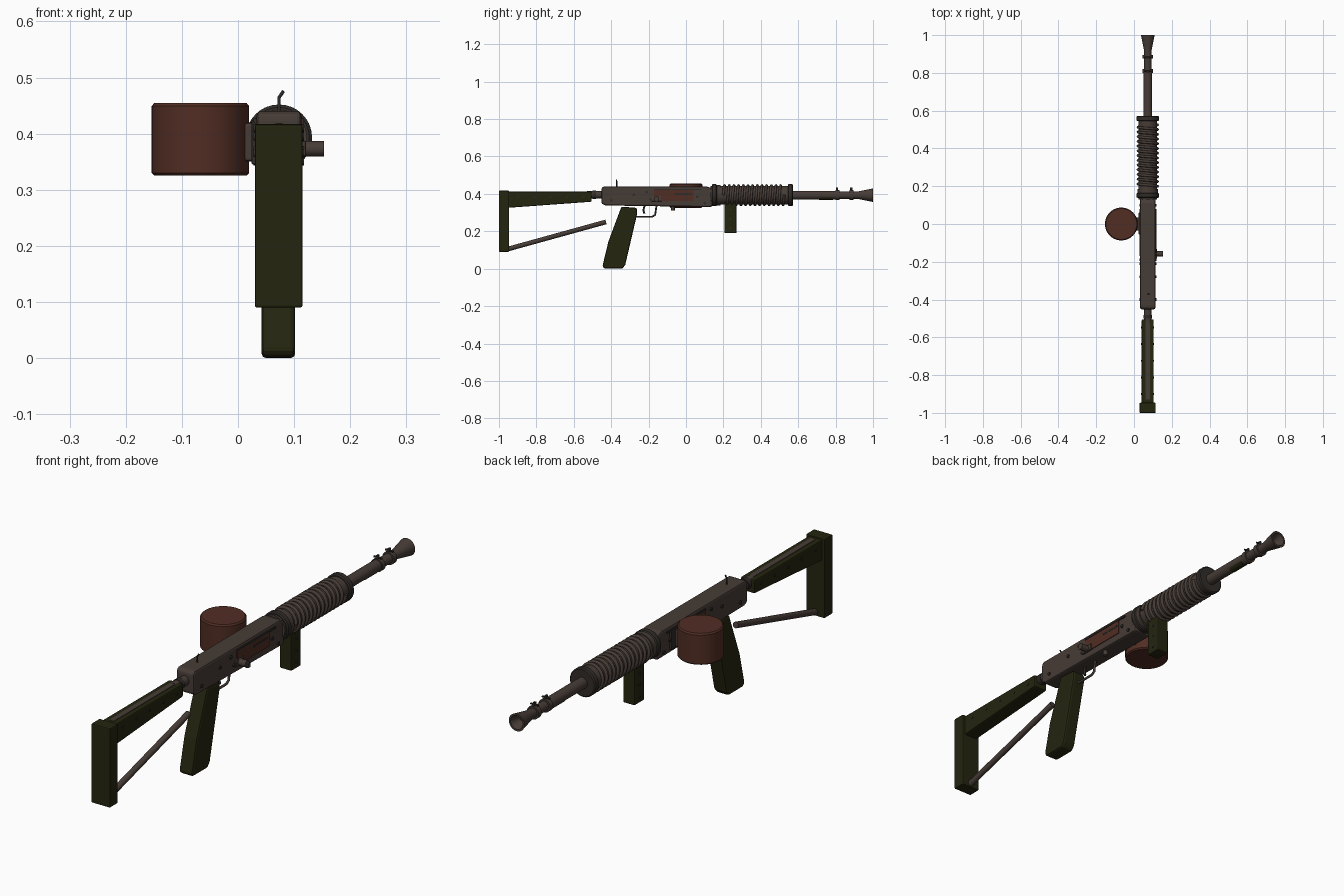
import bpy, bmesh, math
from mathutils import Vector

cube = bpy.data.objects.get("Cube")
if cube:
    bpy.data.objects.remove(cube, do_unlink=True)

AX, AZ = 0.073, 0.393  # bore axis


def material(name, rgb):
    m = bpy.data.materials.new(name)
    m.use_nodes = True
    m.diffuse_color = (*rgb, 1)
    m.node_tree.nodes["Principled BSDF"].inputs["Base Color"].default_value = (*rgb, 1)
    return m


STEEL = material("brown steel", (0.062, 0.045, 0.037))
DARK = material("dark steel", (0.03, 0.025, 0.022))
GREEN = material("olive furniture", (0.018, 0.018, 0.005))
RUST = material("rust red", (0.082, 0.026, 0.017))


def add(name, bm, mat, bevel=0.0, smooth=True):
    bmesh.ops.recalc_face_normals(bm, faces=bm.faces)
    me = bpy.data.meshes.new(name)
    bm.to_mesh(me)
    bm.free()
    me.materials.append(mat)
    ob = bpy.data.objects.new(name, me)
    bpy.context.collection.objects.link(ob)
    if bevel:
        b = ob.modifiers.new("Bevel", "BEVEL")
        b.width, b.segments, b.limit_method = bevel, 2, "ANGLE"
    if smooth:
        bpy.ops.object.select_all(action="DESELECT")
        ob.select_set(True)
        bpy.context.view_layer.objects.active = ob
        bpy.ops.object.shade_smooth_by_angle(angle=math.radians(35))
    return ob


def side_profile(name, pts, x0, x1, mat, bevel=0.0):
    """Extrude a (y, z) outline across x."""
    bm = bmesh.new()
    a, b = ([bm.verts.new((x, y, z)) for y, z in pts] for x in (x0, x1))
    bm.faces.new(a)
    bm.faces.new(b)
    for i in range(len(pts)):
        j = (i + 1) % len(pts)
        bm.faces.new((a[i], a[j], b[j], b[i]))
    return add(name, bm, mat, bevel, smooth=False)


def box(name, x0, x1, y0, y1, z0, z1, mat, bevel=0.0):
    return side_profile(name, [(y0, z0), (y1, z0), (y1, z1), (y0, z1)], x0, x1, mat, bevel)


def lathe(name, start, direction, pts, mat, n=32):
    """Revolve (distance, radius) points about an axis."""
    q = Vector(direction).to_track_quat("Z", "Y")
    bm = bmesh.new()
    rings = []
    for d, r in pts:
        rings.append([bm.verts.new(Vector(start) + q @ Vector((
            r * math.cos(math.tau * k / n), r * math.sin(math.tau * k / n), d)))
            for k in range(n)])
    for a, b in zip(rings, rings[1:]):
        for k in range(n):
            m = (k + 1) % n
            bm.faces.new((a[k], a[m], b[m], b[k]))
    bm.faces.new(rings[0])
    bm.faces.new(rings[-1])
    return add(name, bm, mat)


def rod(name, p, q, r, mat, n=16):
    d = Vector(q) - Vector(p)
    return lathe(name, p, d, [(0, r), (d.length, r)], mat, n)


def wire(name, pts, r, mat, res=2):
    cu = bpy.data.curves.new(name, "CURVE")
    cu.dimensions = "3D"
    cu.bevel_depth, cu.bevel_resolution, cu.use_fill_caps = r, res, True
    sp = cu.splines.new("POLY")
    sp.points.add(len(pts) - 1)
    for p, co in zip(sp.points, pts):
        p.co = (*co, 1)
    cu.materials.append(mat)
    ob = bpy.data.objects.new(name, cu)
    bpy.context.collection.objects.link(ob)
    return ob


# Receiver
side_profile("receiver", [(-0.452, 0.348), (-0.43, 0.338), (0.14, 0.33), (0.14, 0.43),
                          (0.11, 0.44), (-0.44, 0.44), (-0.452, 0.43)],
             0.033, 0.113, STEEL, 0.01)
for side, x in (("right", 0.033), ("left", 0.113)):
    box(side + "_panel", x - 0.003, x + 0.003, -0.17, 0.04, 0.362, 0.422, RUST)
    box(side + "_panel_rail", x - 0.005, x + 0.005, -0.17, 0.08, 0.42, 0.427, DARK)
    box(side + "_bolt_slot", x - 0.004, x + 0.004, -0.06, 0.03, 0.395, 0.404, DARK)
    for i, (y, z) in enumerate([(-0.4, 0.365), (-0.28, 0.395), (-0.21, 0.41),
                                (-0.19, 0.37), (0.06, 0.385), (0.1, 0.35)]):
        rod(f"{side}_pin_{i}", (x - 0.005, y, z), (x + 0.005, y, z), 0.007, DARK, 12)

# Cocking handle and release catch
rod("cocking_handle", (0.105, -0.158, 0.373), (0.153, -0.158, 0.373), 0.014, STEEL)
box("handle_base", 0.108, 0.121, -0.185, -0.13, 0.36, 0.387, STEEL, 0.003)
rod("release_catch", (AX + 0.02, -0.07, 0.312), (AX + 0.02, -0.07, 0.335), 0.01, STEEL, 12)

# Rear sight
wire("rear_sight", [(AX, -0.37, 0.435), (AX, -0.37, 0.464), (AX + 0.008, -0.372, 0.476)],
     0.003, DARK)

# Trigger and guard
wire("trigger_guard", [(AX, -0.27, 0.278), (AX, -0.18, 0.278), (AX, -0.165, 0.288),
                       (AX, -0.158, 0.335)], 0.005, STEEL)
wire("trigger", [(AX, -0.222, 0.335), (AX, -0.228, 0.312), (AX, -0.222, 0.295)], 0.005, DARK)

# Grips
side_profile("pistol_grip", [(-0.447, 0.012), (-0.435, 0.0), (-0.34, 0.0), (-0.325, 0.02),
                             (-0.262, 0.29), (-0.262, 0.325), (-0.345, 0.332), (-0.415, 0.145)],
             0.042, 0.102, GREEN, 0.008)
box("fore_grip", 0.046, 0.1, 0.205, 0.27, 0.19, 0.36, GREEN, 0.005)
for z in (0.215, 0.265, 0.315):
    rod("fore_grip_screw", (0.043, 0.238, z), (0.103, 0.238, z), 0.005, DARK, 10)

# Drum magazine and feed bracket
lathe("drum_magazine", (-0.067, 0, 0.325), (0, 0, 1),
      [(0, 0.082), (0.005, 0.087), (0.124, 0.087), (0.13, 0.082)], RUST, 48)
box("feed_bracket", 0.008, 0.036, -0.035, 0.035, 0.35, 0.42, STEEL, 0.006)
box("feed_mouth", 0.024, 0.036, -0.055, 0.06, 0.345, 0.425, DARK, 0.003)

# Cooling shroud with coil and end flanges
lathe("shroud_core", (AX, 0.13, AZ), (0, 1, 0), [(0, 0.05), (0.435, 0.05)], STEEL)
for name, y in (("rear", 0.138), ("front", 0.545)):
    lathe(name + "_flange", (AX, y, AZ), (0, 1, 0),
          [(0, 0.054), (0.004, 0.059), (0.023, 0.059), (0.027, 0.054)], DARK)
lathe("rear_collar", (AX, 0.165, AZ), (0, 1, 0), [(0, 0.055), (0.02, 0.055)], STEEL)
turns, steps = 13, 28
wire("cooling_coil", [(AX + 0.052 * math.cos(math.tau * k / steps),
                       0.2 + 0.325 * k / (turns * steps),
                       AZ + 0.052 * math.sin(math.tau * k / steps))
                      for k in range(turns * steps + 1)], 0.007, STEEL)

# Barrel with flared muzzle
lathe("barrel", (AX, 0.55, AZ), (0, 1, 0),
      [(0, 0.023), (0.25, 0.023), (0.25, 0.02), (0.37, 0.02), (0.39, 0.024),
       (0.45, 0.036), (0.45, 0.028), (0.41, 0.012)], STEEL)
rod("barrel_sleeve", (AX, 0.71, AZ - 0.006), (AX, 0.785, AZ - 0.006), 0.02, GREEN)
for i, y in enumerate((0.8, 0.875)):
    rod(f"barrel_band_{i}", (AX, y, AZ), (AX, y + 0.02, AZ), 0.027, STEEL, 24)
    box(f"sight_post_{i}", AX - 0.004, AX + 0.004, y + 0.002, y + 0.014,
        AZ + 0.02, AZ + 0.04, DARK)
    rod(f"band_screw_{i}", (AX - 0.018, y + 0.008, AZ + 0.03),
        (AX + 0.018, y + 0.008, AZ + 0.03), 0.004, DARK, 10)

# Shoulder stock
rod("stock_neck", (AX, -0.53, 0.396), (AX, -0.44, 0.396), 0.02, STEEL)
lathe("neck_collar", (AX, -0.5, 0.396), (0, 1, 0), [(0, 0.023), (0.018, 0.023)], DARK)
side_profile("stock_bar", [(-0.96, 0.325), (-0.505, 0.358), (-0.505, 0.412), (-0.96, 0.412)],
             0.041, 0.104, GREEN, 0.005)
side_profile("stock_inlay", [(-0.93, 0.405), (-0.53, 0.405), (-0.53, 0.414), (-0.93, 0.414)],
             AX - 0.011, AX + 0.011, STEEL)
box("butt_plate", 0.03, 0.115, -1.0, -0.946, 0.09, 0.417, GREEN, 0.004)
rod("stock_strut", (AX, -0.96, 0.103), (AX, -0.428, 0.25), 0.0125, STEEL)
for i in range(5):
    y = -0.9 + 0.088 * i
    rod(f"stock_rivet_{i}", (0.038, y, 0.385), (0.107, y, 0.385), 0.005, DARK, 10)
